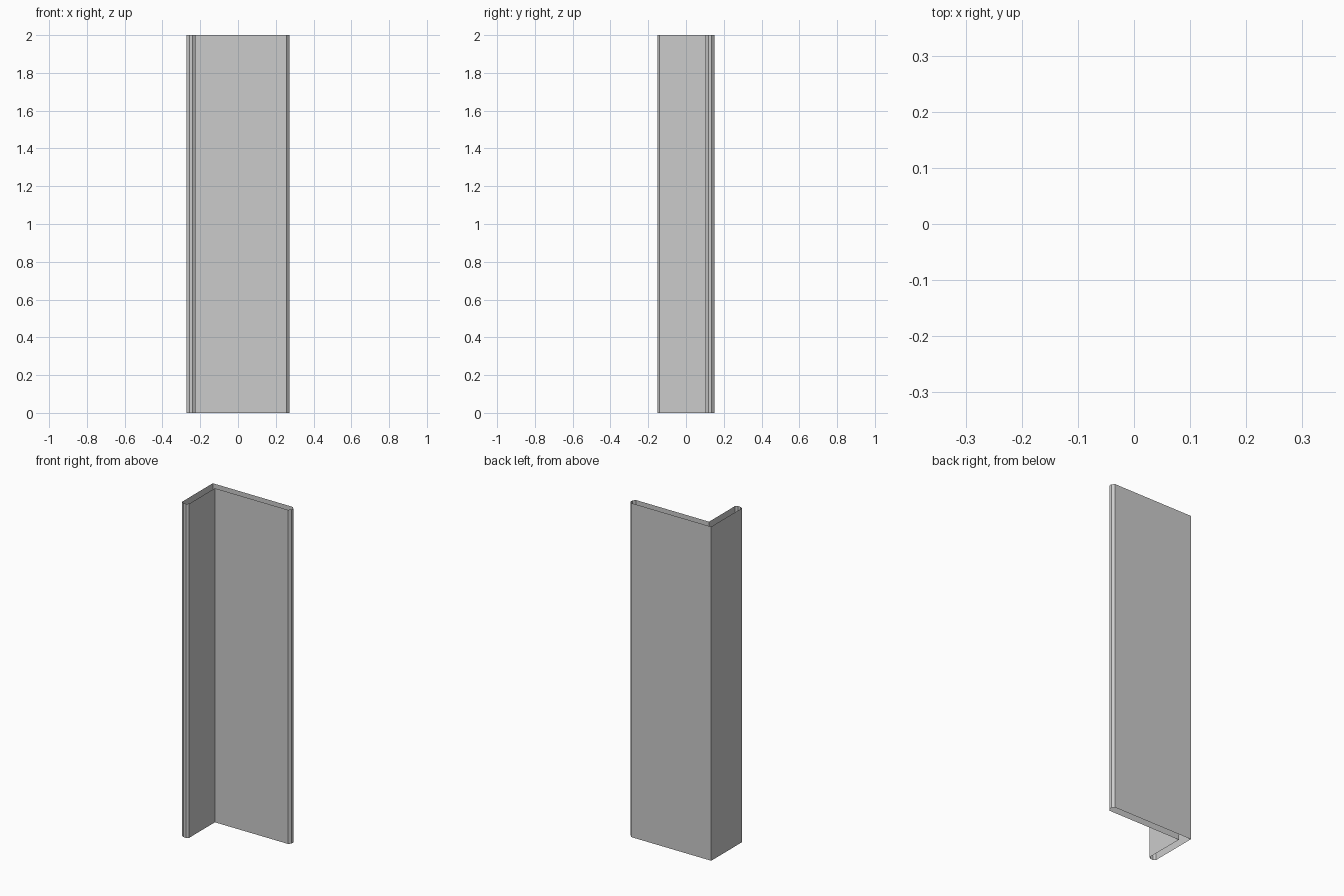
import bpy, bmesh

if "Cube" in bpy.data.objects:
    bpy.data.objects.remove(bpy.data.objects["Cube"])

HX, HY = 0.272, 0.15     # half width and half depth
T = 0.046                # leg thickness
CX, CY, C = 0.014, 0.011, 0.015  # toe chamfer sizes
HEIGHT = 2.0

# L-shaped cross-section with chamfered toes, counter-clockwise from above
profile = [
    (-HX, HY),
    (-HX, -HY + CY), (-HX + C, -HY), (-HX + T - C, -HY), (-HX + T, -HY + CY),
    (-HX + T, HY - T),
    (HX - CX, HY - T), (HX, HY - T + C), (HX, HY - C), (HX - CX, HY),
]

# Extrude the outline into an open-ended hollow shell
bm = bmesh.new()
verts = [bm.verts.new((x, y, 0)) for x, y in profile]
edges = [bm.edges.new((verts[i], verts[(i + 1) % len(verts)])) for i in range(len(verts))]
result = bmesh.ops.extrude_edge_only(bm, edges=edges)
top = [g for g in result["geom"] if isinstance(g, bmesh.types.BMVert)]
bmesh.ops.translate(bm, verts=top, vec=(0, 0, HEIGHT))

# Make every wall face outward
bm.normal_update()
outer = min(bm.faces, key=lambda f: f.calc_center_median().x)
if outer.normal.x > 0:
    bmesh.ops.reverse_faces(bm, faces=bm.faces[:])

mesh = bpy.data.meshes.new("angle_profile")
bm.to_mesh(mesh)
bm.free()
obj = bpy.data.objects.new("angle_profile", mesh)
bpy.context.collection.objects.link(obj)
